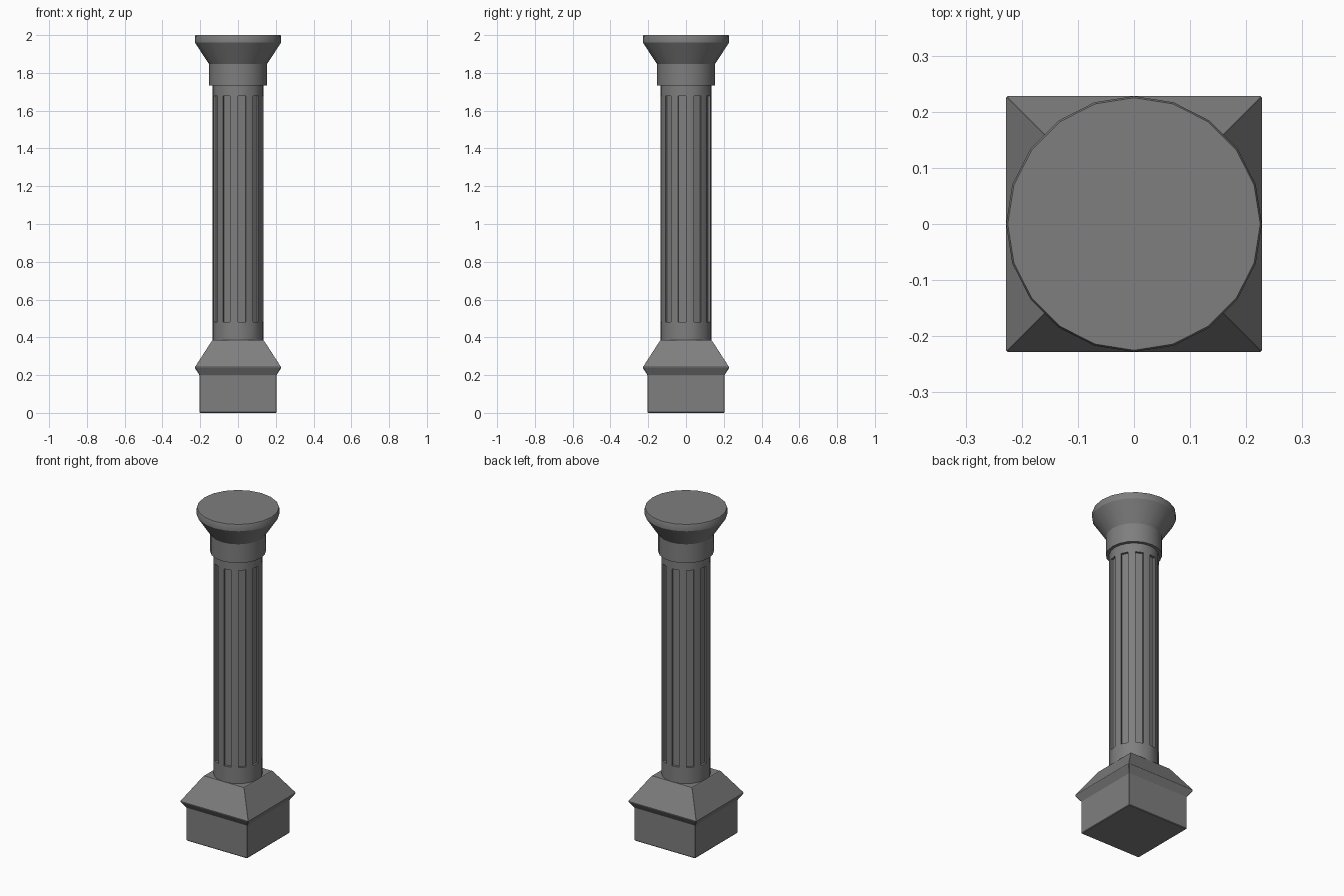
import bpy, bmesh
from math import sin, cos, pi, radians

if "Cube" in bpy.data.objects:
    bpy.data.objects.remove(bpy.data.objects["Cube"])

SIDES = 20

stone = bpy.data.materials.new("dark_stone")
stone.diffuse_color = (0.21, 0.21, 0.21, 1.0)
stone.use_nodes = True
stone.node_tree.nodes["Principled BSDF"].inputs["Base Color"].default_value = stone.diffuse_color


def finish(bm, name, smooth):
    bmesh.ops.recalc_face_normals(bm, faces=bm.faces)
    mesh = bpy.data.meshes.new(name)
    bm.to_mesh(mesh)
    bm.free()
    mesh.materials.append(stone)
    if smooth:
        mesh.shade_smooth()
        mesh.set_sharp_from_angle(angle=radians(30))
    ob = bpy.data.objects.new(name, mesh)
    bpy.context.collection.objects.link(ob)
    return ob


def loft(outlines):
    """Bridge stacked rings of points; returns the bmesh and side faces per level."""
    bm = bmesh.new()
    rings = [[bm.verts.new(p) for p in ring] for ring in outlines]
    n = len(rings[0])
    levels = []
    for a, b in zip(rings, rings[1:]):
        levels.append([bm.faces.new((a[i], a[(i + 1) % n], b[(i + 1) % n], b[i]))
                       for i in range(n)])
    bm.faces.new(rings[0][::-1])
    bm.faces.new(rings[-1])
    return bm, levels


def circle(r, z):
    return [(r * cos(2 * pi * i / SIDES), r * sin(2 * pi * i / SIDES), z)
            for i in range(SIDES)]


def square(h, z, c):
    # square with slightly chamfered corners
    k = h - c
    return [(h, -k, z), (h, k, z), (k, h, z), (-k, h, z),
            (-h, k, z), (-h, -k, z), (-k, -h, z), (k, -h, z)]


# Square plinth with flared lip and sloping top
bm, _ = loft([square(h, z, c) for h, z, c in [
    (0.201, 0.0, 0.002), (0.204, 0.004, 0.002), (0.204, 0.2, 0.002),
    (0.2285, 0.238, 0.004), (0.2285, 0.242, 0.004), (0.225, 0.247, 0.0005),
    (0.138, 0.382, 0.0005), (0.134, 0.385, 0.0005)]])
finish(bm, "plinth", False)

# Shaft: every other side is sunk to make ten flutes
bm, levels = loft([circle(0.135, z) for z in (0.38, 0.482, 1.678, 1.737)])
bm.normal_update()
flutes = [f for i, f in enumerate(levels[1]) if i % 2 == 1]
sunk = bmesh.ops.extrude_discrete_faces(bm, faces=flutes)["faces"]
bm.normal_update()
for f in sunk:
    bmesh.ops.translate(bm, verts=f.verts, vec=f.normal * -0.014)
finish(bm, "fluted_shaft", True)

# Capital: neck band, flare and rim
bm, _ = loft([circle(r, z) for r, z in [
    (0.153, 1.732), (0.153, 1.846), (0.228, 1.96), (0.228, 1.994), (0.225, 2.0)]])
finish(bm, "capital", True)
